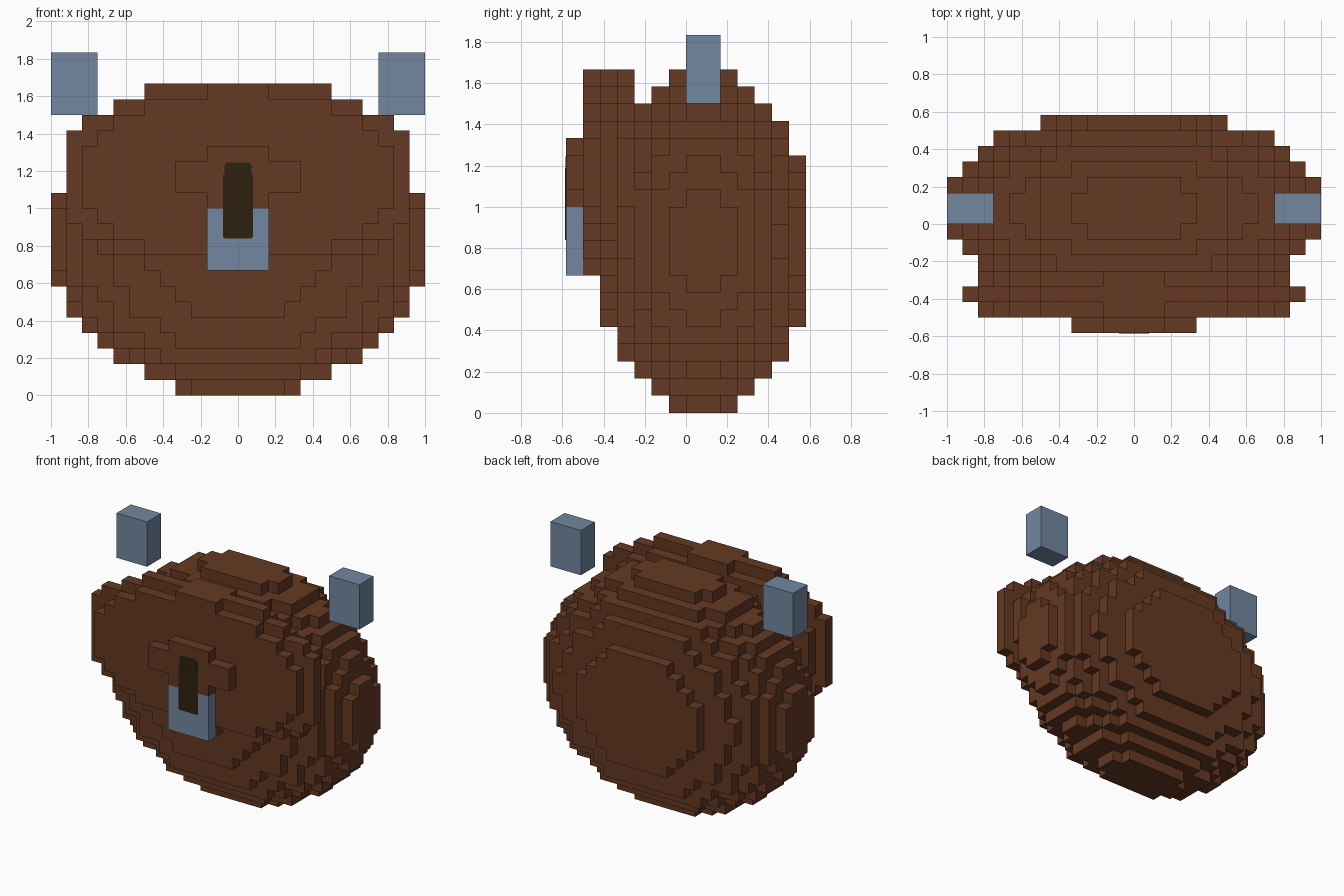
import bpy
import bmesh
from math import floor
from mathutils import Vector

UNIT = 1 / 12  # edge length of one block

cube = bpy.data.objects.get("Cube")
if cube:
    bpy.data.objects.remove(cube, do_unlink=True)


def make_material(name, rgb):
    mat = bpy.data.materials.new(name)
    mat.use_nodes = True
    colour = (*rgb, 1)
    mat.diffuse_color = colour
    bsdf = next(n for n in mat.node_tree.nodes if n.type == "BSDF_PRINCIPLED")
    bsdf.inputs["Base Color"].default_value = colour
    return mat


wood = make_material("brown_wood", (0.127, 0.041, 0.016))
metal = make_material("blue_grey_metal", (0.168, 0.242, 0.352))
dark = make_material("dark_keyhole", (0.026, 0.015, 0.005))


def finish(bm, name, mat):
    mesh = bpy.data.meshes.new(name)
    bm.to_mesh(mesh)
    bm.free()
    mesh.materials.append(mat)
    obj = bpy.data.objects.new(name, mesh)
    bpy.context.collection.objects.link(obj)
    return obj


def ellipsoid(centre, radii):
    """Cells whose middle lies inside an ellipsoid."""
    spans = [range(floor(c - r) - 1, floor(c + r) + 2) for c, r in zip(centre, radii)]
    return {(x, y, z) for x in spans[0] for y in spans[1] for z in spans[2]
            if sum(((p + 0.5 - c) / r) ** 2
                   for p, c, r in zip((x, y, z), centre, radii)) <= 1}


def block(x, y, z):
    """Cells of a rectangular block, from (start, end) on each axis."""
    return {(i, j, k) for i in range(*x) for j in range(*y) for k in range(*z)}


def blocky_part(name, cells, solid, mat):
    """Skin the cells, leaving out faces hidden against other solid cells."""
    bm = bmesh.new()
    verts = {}

    def vert(corner):
        key = tuple(corner)
        if key not in verts:
            verts[key] = bm.verts.new([c * UNIT for c in key])
        return verts[key]

    for cell in sorted(cells):
        for axis in range(3):
            u, v = (axis + 1) % 3, (axis + 2) % 3
            for side in (0, 1):
                beside = list(cell)
                beside[axis] += 2 * side - 1
                if tuple(beside) in solid:
                    continue
                ring = []
                for du, dv in ((0, 0), (1, 0), (1, 1), (0, 1)):
                    corner = list(cell)
                    corner[axis] += side
                    corner[u] += du
                    corner[v] += dv
                    ring.append(vert(corner))
                bm.faces.new(ring if side else ring[::-1])
    return finish(bm, name, mat)


def box(name, low, high, mat, bevel=0):
    low, high = Vector(low), Vector(high)
    bm = bmesh.new()
    bmesh.ops.create_cube(bm, size=1)
    for v in bm.verts:
        v.co = (low + high) / 2 + v.co * (high - low)
    if bevel:  # round only the corners seen from the front
        edges = [e for e in bm.edges
                 if abs(e.verts[0].co.y - e.verts[1].co.y) > 1e-5]
        bmesh.ops.bevel(bm, geom=edges, offset=bevel, segments=2,
                        profile=0.5, affect="EDGES")
    return finish(bm, name, mat)


# Rounded wooden body, front lid and the stepped plate around the keyhole
body = ellipsoid((0, 1, 10), (12.02, 6.39, 10.05))
lid = ellipsoid((0, -4.5, 14), (11.45, 2.11, 6.4)) - body
plate = block((-2, 2), (-7, -6), (12, 16)) | block((-3, 3), (-7, -6), (13, 15))
solid = body | lid | plate
for name, cells in (("body", body), ("lid", lid), ("keyhole_plate", plate)):
    blocky_part(name, cells, solid, wood)

# Metal lock on the front
box("lock", [c * UNIT for c in (-2, -7, 8)], [c * UNIT for c in (2, -6, 12)], metal)

# Keyhole, laid over the plate and lock
front = -7 * UNIT
box("keyhole", (-0.08, front - 0.003, 0.84), (0.08, front + 0.003, 1.185), dark, 0.01)
box("keyhole_top", (-0.073, front - 0.002, 1.15), (0.073, front + 0.003, 1.245), dark, 0.02)

# Metal blocks floating above each side
for side, name in ((-1, "right_handle"), (1, "left_handle")):
    ends = sorted((side * 9, side * 12))
    box(name, [c * UNIT for c in (ends[0], 0, 18)],
        [c * UNIT for c in (ends[1], 2, 22)], metal)
